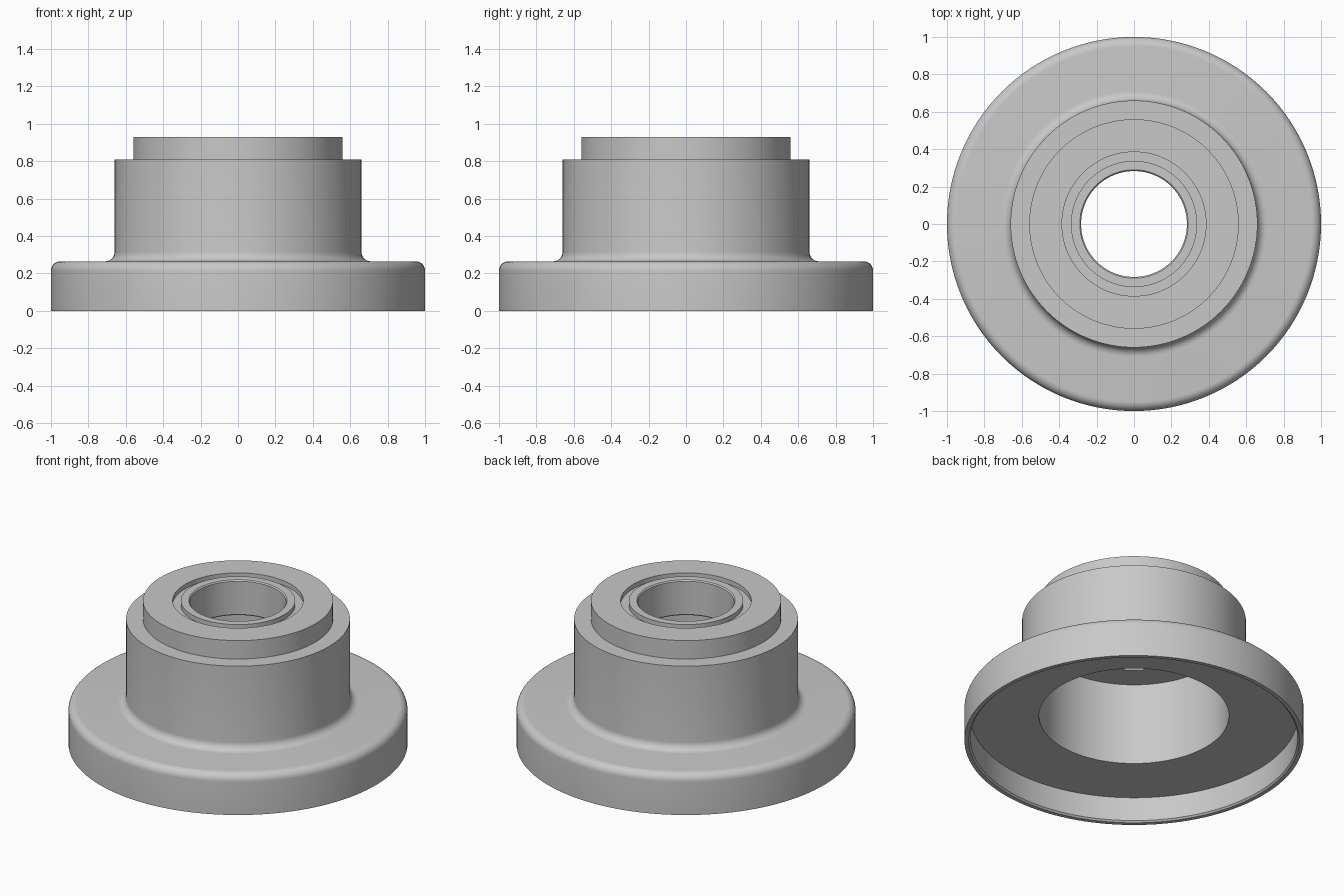
import bpy, bmesh, math
from mathutils import Vector

cube = bpy.data.objects.get("Cube")
if cube:
    bpy.data.objects.remove(cube, do_unlink=True)

SEGMENTS = 128

steel = bpy.data.materials.new("grey_steel")
steel.use_nodes = True
GREY = (0.58, 0.58, 0.58, 1)
steel.diffuse_color = GREY
steel.node_tree.nodes["Principled BSDF"].inputs["Base Color"].default_value = GREY


def arc(cx, cz, radius, start, end, steps=8):
    """Points along a rounded corner of a profile."""
    angles = [math.radians(start + (end - start) * i / steps) for i in range(steps + 1)]
    return [(cx + radius * math.cos(a), cz + radius * math.sin(a)) for a in angles]


def lathe(name, profile):
    """Revolve a closed (radius, height) profile around z."""
    bm = bmesh.new()
    verts = [bm.verts.new((r, 0, z)) for r, z in profile]
    edges = [bm.edges.new((v, verts[(i + 1) % len(verts)])) for i, v in enumerate(verts)]
    bmesh.ops.spin(bm, geom=verts + edges, cent=Vector(), axis=(0, 0, 1),
                   angle=math.tau, steps=SEGMENTS)
    bmesh.ops.remove_doubles(bm, verts=bm.verts, dist=1e-5)
    bmesh.ops.recalc_face_normals(bm, faces=bm.faces)
    mesh = bpy.data.meshes.new(name)
    bm.to_mesh(mesh)
    bm.free()
    mesh.materials.append(steel)
    obj = bpy.data.objects.new(name, mesh)
    bpy.context.collection.objects.link(obj)
    bpy.ops.object.select_all(action='DESELECT')
    obj.select_set(True)
    bpy.context.view_layer.objects.active = obj
    bpy.ops.object.shade_smooth_by_angle(angle=math.radians(30))
    return obj


# Flanged hub: hollow underside, rounded flange edge, filleted barrel, open bore
FLANGE_TOP, BARREL, BORE, BARREL_TOP, ROUND = 0.265, 0.66, 0.56, 0.81, 0.05
hub = [(BORE, 0.165), (0.965, 0.165), (0.965, 0.01), (0.975, 0), (1, 0)]
hub += arc(1 - ROUND, FLANGE_TOP - ROUND, ROUND, 0, 90)
hub += arc(BARREL + ROUND, FLANGE_TOP + ROUND, ROUND, 270, 180)
hub += [(BARREL, BARREL_TOP), (BORE, BARREL_TOP)]
lathe("flanged_hub", hub)

# Bearing seated in the hub and standing proud of it
LOW, HIGH = 0.70, 0.93
lathe("bearing_outer_ring", [(0.385, LOW), (BORE, LOW), (BORE, HIGH), (0.385, HIGH)])
lathe("bearing_shield", [(0.33, LOW + 0.03), (0.39, LOW + 0.03),
                         (0.39, HIGH - 0.03), (0.33, HIGH - 0.03)])
CHAMFER = 0.007
lathe("bearing_inner_ring", [(0.283, LOW + CHAMFER), (0.283 + CHAMFER, LOW), (0.337, LOW),
                             (0.337, HIGH), (0.283 + CHAMFER, HIGH), (0.283, HIGH - CHAMFER)])
